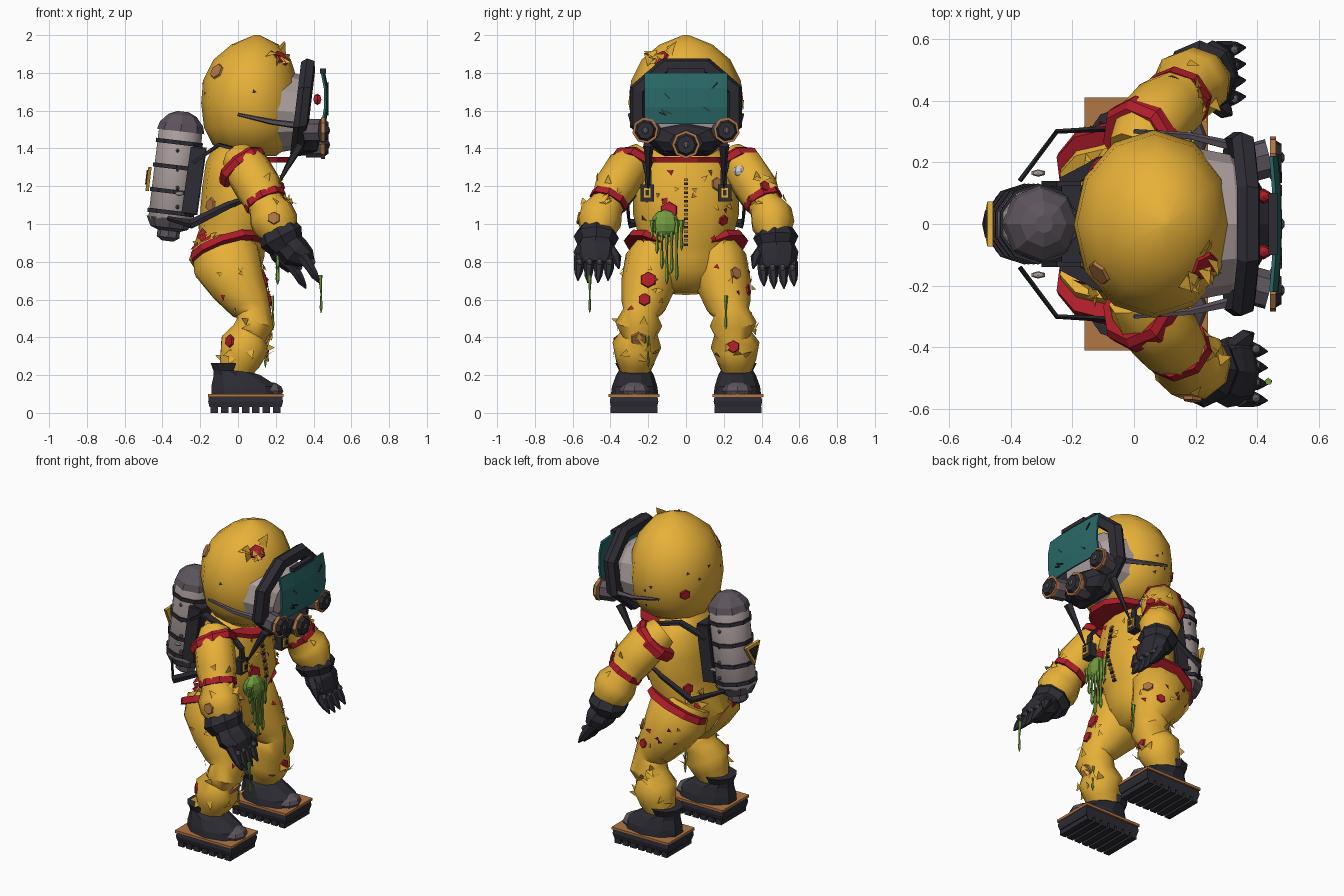
import bpy, bmesh, math, random
from mathutils import Vector, Matrix, Euler
from mathutils.bvhtree import BVHTree

if "Cube" in bpy.data.objects:
    bpy.data.objects.remove(bpy.data.objects["Cube"])

random.seed(4)
COL = dict(yellow=(.80, .44, .04), dark=(.026, .025, .034), red=(.42, .012, .022), teal=(.022, .14, .135),
           brown=(.44, .18, .06), pale=(.42, .35, .35), slate=(.11, .09, .11), green=(.17, .33, .05), white=(.8, .8, .8))
MAT = {}
for k, c in COL.items():
    MAT[k] = bpy.data.materials.new(k)
    MAT[k].diffuse_color = (*c, 1)


def finish(name, bm, col, angle=0):
    bmesh.ops.recalc_face_normals(bm, faces=bm.faces)
    me = bpy.data.meshes.new(name)
    bm.to_mesh(me)
    bm.free()
    me.materials.append(MAT[col])
    if angle:
        me.shade_smooth()
        me.set_sharp_from_angle(angle=math.radians(angle))
    ob = bpy.data.objects.new(name, me)
    bpy.context.collection.objects.link(ob)
    return ob


def loft(name, secs, col, n=10, angle=0, axis=None, closed=False, turn=0.0):
    """Skin through sections (x, y, z, half width towards y, half depth)."""
    bm = bmesh.new()
    rings = []
    pts = [Vector(s[:3]) for s in secs]
    for i, s in enumerate(secs):
        d = Vector(axis) if axis else pts[min(i + 1, len(pts) - 1)] - pts[max(i - 1, 0)]
        d.normalize()
        u = Vector((0, 1, 0))
        u = (u - u.dot(d) * d).normalized()
        v = u.cross(d)
        ang = [2 * math.pi * k / n + turn for k in range(n)]
        rings.append([bm.verts.new(pts[i] + u * math.cos(t) * s[3] + v * math.sin(t) * s[4]) for t in ang])
    pairs = list(zip(rings, rings[1:] + rings[:1])) if closed else list(zip(rings, rings[1:]))
    for a, b in pairs:
        for k in range(n):
            bm.faces.new((a[k], a[(k + 1) % n], b[(k + 1) % n], b[k]))
    if not closed:
        bm.faces.new(rings[0])
        bm.faces.new(rings[-1])
    return finish(name, bm, col, angle)


def box(name, loc, size, col, rot=(0, 0, 0)):
    bm = bmesh.new()
    bmesh.ops.create_cube(bm, size=1, matrix=Matrix.LocRotScale(Vector(loc), Euler(rot), Vector(size)))
    return finish(name, bm, col)


def ball(name, loc, rad, col, u=10, v=7, angle=40):
    bm = bmesh.new()
    bmesh.ops.create_uvsphere(bm, u_segments=u, v_segments=v, radius=1, matrix=Matrix.LocRotScale(Vector(loc), None, Vector(rad)))
    return finish(name, bm, col, angle)


def surface(ob, target, direction):
    """Point and normal where a ray from outside meets a part."""
    d = Vector(direction).normalized()
    bvh = BVHTree.FromPolygons([v.co for v in ob.data.vertices], [p.vertices for p in ob.data.polygons])
    hit, nrm, _, _ = bvh.ray_cast(Vector(target) + d * 2, -d)
    return hit, nrm


def patch(name, ob, target, direction, r, col, n=6):
    hit, nrm = surface(ob, target, direction)
    if hit is None:
        return
    bm = bmesh.new()
    bmesh.ops.create_cone(bm, cap_ends=True, segments=n, radius1=r, radius2=r * .9, depth=.012,
                          matrix=Matrix.Translation(hit + nrm * .004) @ nrm.to_track_quat('Z', 'Y').to_matrix().to_4x4())
    finish(name, bm, col)


def tear(name, ob, target, direction, size, col, lift=.5):
    hit, nrm = surface(ob, target, direction)
    if hit is None:
        return
    side = nrm.orthogonal().normalized()
    side.rotate(Matrix.Rotation(random.uniform(0, 6.28), 3, nrm))
    up = nrm.cross(side)
    bm = bmesh.new()
    o = hit + nrm * .006
    bm.faces.new([bm.verts.new(p) for p in (o - side * size * .5, o + side * size * .5, o + up * size + nrm * size * lift)])
    finish(name, bm, col)


# Suit body and helmet
torso = loft('torso', [(0, 0, .645, .11, .07), (-.02, 0, .71, .19, .15), (-.06, 0, .82, .235, .20), (-.03, 0, .93, .25, .18),
                       (0, 0, 1.05, .28, .20), (-.01, 0, 1.2, .28, .18), (-.01, 0, 1.32, .25, .16), (0, 0, 1.42, .15, .12)], 'yellow', 12, 50)
helmet = loft('helmet', [(.08, 0, 1.36, .12, .12), (.075, 0, 1.42, .215, .21), (.07, 0, 1.51, .28, .25), (.065, 0, 1.64, .305, .26),
                         (.065, 0, 1.76, .29, .25), (.075, 0, 1.87, .235, .205), (.09, 0, 1.95, .14, .125), (.10, 0, 2.0, .015, .015)],
              'yellow', 12, 60, axis=(0, 0, 1))
loft('neck_collar', [(.09, 0, 1.325, .19, .19), (.09, 0, 1.355, .20, .20)], 'red', 10, axis=(0, 0, 1))

# Mask: pale seal, dark rim, inner face, visor
loft('mask_seal', [(.18, 0, 1.60, .25, .23), (.31, 0, 1.59, .225, .20), (.37, 0, 1.58, .17, .16)], 'pale', 12)
loft('mask_rim', [(.305, 0, 1.615, .30, .265), (.335, 0, 1.62, .322, .28), (.375, 0, 1.62, .305, .265), (.385, 0, 1.62, .25, .21),
                  (.32, 0, 1.62, .23, .20)], 'dark', 8, axis=(1, 0, -.12), closed=True, turn=math.pi / 8)
loft('mask_jaw', [(.33, 0, 1.45, .20, .09), (.39, 0, 1.44, .16, .08), (.43, 0, 1.43, .09, .06)], 'dark', 8)
bm = bmesh.new()
rows = [[bm.verts.new((x - .25 * y * y, y, z)) for y in (-.22, -.11, 0, .11, .22)]
        for x, z in ((.465, 1.53), (.48, 1.62), (.478, 1.72), (.462, 1.80))]
for a, b in zip(rows, rows[1:]):
    for k in range(4):
        bm.faces.new((a[k], a[k + 1], b[k + 1], b[k]))
visor = finish('visor', bm, 'teal')
sol = visor.modifiers.new('thickness', 'SOLIDIFY')
sol.thickness = .012
for k in range(7):
    box('visor_scratch', (.476, random.uniform(-.18, .18), random.uniform(1.57, 1.77)), (.006, .006, .04), 'dark', (random.uniform(0, 3), 0, 0))
box('mask_brow', (.45, 0, 1.81), (.03, .20, .025), 'dark')
for y, z in ((-.09, 1.66), (.09, 1.66)):
    ball('mask_light', (.42, y, z), (.025, .025, .03), 'red', 6, 4, 0)

# Three breathing filters
for y, z, r in ((-.215, 1.495, .07), (0, 1.42, .075), (.215, 1.495, .07)):
    q = dict(n=8, turn=y * .9)
    loft('filter_body', [(.36, y * .9, z, r * .9, r * .9), (.44, y, z, r * .9, r * .9)], 'slate', **q)
    loft('filter_rim', [(.44, y, z, r, r), (.46, y, z, r, r)], 'brown', **q)
    loft('filter_cap', [(.455, y, z, r * .85, r * .85), (.478, y, z, r * .65, r * .65)], 'dark', **q)
    ball('filter_bolt', (.48, y, z), (.008, .018, .018), 'slate', 6, 4, 0)

# Limbs, mirrored by s
limbs = {}
for s in (-1, 1):
    def m(secs):
        return [(p[0], p[1] * s, *p[2:]) for p in secs]
    # Arm with red shoulder pad and elbow bands
    arm = loft('arm', m([(.0, .23, 1.35, .09, .09), (.05, .31, 1.29, .115, .125), (.11, .375, 1.19, .115, .125), (.15, .42, 1.10, .09, .10),
                         (.175, .45, 1.05, .115, .125), (.20, .46, 1.0, .115, .125), (.235, .47, .93, .08, .09)]), 'yellow', 9, 45)
    loft('shoulder_pad', m([(.0, .265, 1.325, .115, .13), (.015, .275, 1.31, .135, .145), (.035, .295, 1.285, .13, .14)]), 'red', 8,
         axis=(.6, s * .35, -.72))
    loft('elbow_band', m([(.135, .40, 1.14, .105, .115), (.15, .415, 1.11, .105, .115)]), 'red', 8)
    # Glove, the right hand reaching further forward
    h = .07 if s < 0 else 0
    hz = .03 if s < 0 else 0
    loft('glove_cuff', m([(.21, .47, .97, .095, .105), (.215 + h * .2, .475, .93, .12, .12), (.23 + h * .4, .475, .88, .095, .095)]), 'dark', 8)
    loft('glove_palm', m([(.22 + h * .3, .475, .92, .085, .08), (.255 + h * .7, .48, .85, .115, .085),
                          (.285 + h, .48, .79 + hz, .105, .06), (.30 + h, .48, .76 + hz, .075, .04)]), 'dark', 8)
    for k in range(4):
        y = .405 + k * .053
        e = .012 * (1 - abs(k - 1.5))
        loft('finger', m([(.27 + h, y, .80 + hz, .029, .034), (.315 + h, y + .003, .735 + hz, .026, .028),
                          (.335 + h, y + .006, .70 + hz - e, .02, .021), (.36 + h, y + .008, .665 + hz - e, .004, .005)]), 'dark', 6)
        ball('knuckle_stud', (.325 + h, s * y, .77 + hz), (.018, .018, .018), 'slate', 6, 4, 0)
    loft('thumb', m([(.24 + h, .41, .87, .035, .035), (.29 + h, .37, .82, .03, .03), (.315 + h, .355, .765, .006, .006)]), 'dark', 6)
    # Leg with knee bulge and red hip band
    leg = loft('leg', m([(-.09, .13, .90, .12, .16), (-.06, .17, .80, .155, .19), (0, .2, .68, .145, .155), (.065, .225, .57, .12, .115),
                         (.085, .24, .53, .095, .095), (.09, .25, .47, .125, .105), (.06, .25, .42, .10, .10), (.035, .26, .36, .13, .135),
                         (.01, .268, .28, .105, .115), (-.02, .268, .22, .08, .09)]), 'yellow', 10, 45)
    loft('hip_band', m([(-.075, .175, .895, .14, .19), (-.06, .185, .86, .155, .20)]), 'red', 10, axis=(.35, s * .4, -1))
    limbs[s] = (arm, leg)
    # Boot
    loft('boot', m([(.04, .272, .10, .125, .19), (.035, .272, .14, .12, .185), (-.005, .27, .20, .10, .13),
                    (-.045, .27, .225, .085, .09), (-.05, .27, .265, .105, .10)]), 'dark', 10, axis=(0, 0, 1))
    ball('toe_cap', (.16, s * .272, .115), (.08, .085, .05), 'slate', 8, 6, 0)
    box('boot_welt', (.04, s * .275, .093), (.40, .27, .016), 'brown')
    loft('boot_sole', m([(.04, .275, .03, .172, .27), (.04, .275, .06, .182, .28), (.04, .275, .087, .175, .275)]), 'dark', 4,
         axis=(0, 0, 1), turn=math.pi / 4)
    for k in range(7):
        box('sole_tread', (-.125 + k * .055, s * .275, .016), (.04, .25, .032), 'dark')
    # Harness straps with buckles
    loft('shoulder_strap', m([(-.23, .13, 1.33, .03, .012), (-.10, .20, 1.42, .03, .012), (.08, .22, 1.37, .03, .012),
                              (.165, .20, 1.27, .025, .012), (.175, .20, 1.16, .025, .012)]), 'dark', 4, turn=.785)
    loft('side_strap', m([(-.37, .14, 1.03, .008, .012), (-.25, .30, 1.0, .008, .025), (-.05, .31, 1.10, .01, .02), (.10, .27, 1.15, .01, .01)]), 'dark', 4)
    loft('helmet_hose', m([(.0, .30, 1.58, .008, .008), (.18, .285, 1.54, .012, .015), (.33, .25, 1.52, .018, .02)]), 'slate', 5)
    loft('chin_strap', m([(.33, .2, 1.42, .03, .025), (.26, .2, 1.30, .015, .015), (.20, .2, 1.19, .004, .004)]), 'dark', 5)
    box('buckle_frame', (.165, s * .205, 1.165), (.05, .07, .09), 'dark')
    box('buckle', (.19, s * .205, 1.165), (.02, .04, .055), 'yellow')
    box('buckle_slot', (.20, s * .205, 1.165), (.01, .02, .03), 'dark')
ball('shoulder_lamp', (.15, .29, 1.28), (.04, .04, .035), 'white', 8, 6, 0)

# Air tank on the back, leaning away from the body
tilt = lambda z: -.30 + (z - 1.52) * .12
tk = lambda *zr: [(tilt(z), 0, z, r, r) for z, r in zr]
loft('air_tank', tk((1.0, .10), (1.03, .122), (1.48, .122), (1.51, .11)), 'pale', 10, 50)
loft('tank_dome', tk((1.49, .126), (1.53, .115), (1.575, .075), (1.595, .03)), 'slate', 8)
loft('tank_valve', tk((.91, .03), (.93, .06), (.965, .06), (.98, .10), (1.03, .126)), 'slate', 8)
for z in (1.05, 1.16, 1.29, 1.42):
    loft('tank_band', tk((z, .131), (z + .022, .131)), 'dark', 10)
box('tank_frame', (-.225, 0, 1.23), (.07, .25, .36), 'dark', (0, .14, 0))
for s in (-1, 1):
    box('tank_side_plate', (-.235, s * .13, 1.23), (.08, .02, .35), 'dark', (0, .14, 0))
    for k in range(4):
        ball('tank_rivet', (-.32, s * .118, 1.09 + k * .1), (.012,) * 3, 'slate', 6, 4, 0)
    ball('frame_knob', (-.31, s * .165, 1.16), (.025, .012, .012), 'pale', 6, 4, 0)
loft('warning_sign', [(-.462, 0, 1.26, .085, .085), (-.480, 0, 1.26, .085, .085)], 'yellow', 3, axis=(1, 0, -.12), turn=-math.pi / 6)
loft('warning_mark', [(-.478, 0, 1.26, .05, .05), (-.486, 0, 1.26, .05, .05)], 'dark', 3, axis=(1, 0, -.12), turn=-math.pi / 6)

# Zip down the chest
for k in range(16):
    z = .89 + k * .023
    hit, nrm = surface(torso, (0, 0, z), (1, 0, 0))
    box('zip_tooth', (hit.x + .003, 0, z), (.016, .022, .013), 'brown' if k % 2 else 'dark')

# Slime splash with drips
ball('slime_blob', (.185, -.11, 1.0), (.05, .075, .075), 'green', 8, 6, 0)
patch('slime_wound', torso, (0, -.09, 1.07), (1, 0, 0), .05, 'red')


def drip(x, y, top, bottom, r):
    loft('slime_drip', [(x, y, top, r, r), (x + .005, y, (top + bottom) / 2, r * .35, r * .35),
                        (x + .005, y, bottom + .025, r * .7, r * .7), (x + .005, y, bottom, .002, .002)], 'green', 5)


for k, b in enumerate((.92, .84, .76, .68, .74, .70, .86)):
    drip(.205, -.18 + k * .026, 1.02, b, .016)
drip(.435, -.51, .73, .53, .012)
drip(.18, .21, .62, .44, .012)
drip(.14, -.2, .42, .24, .01)

# Worn patches: part, target, direction, radius, colour
(arm_r, leg_r), (arm_l, leg_l) = limbs[-1], limbs[1]
for p in ((helmet, (.22, -.13, 1.87), (1, -.5, .8), .05, 'red'), (helmet, (-.1, -.15, 1.80), (-1, -.6, .6), .045, 'brown'),
          (helmet, (0, .1, 1.6), (-1, .7, 0), .035, 'red'), (torso, (0, .14, 1.21), (1, .2, 0), .038, 'brown'),
          (torso, (0, .16, 1.02), (1, .3, 0), .03, 'red'), (torso, (-.1, -.1, 1.1), (-.5, -1, 0), .04, 'brown'),
          (torso, (-.1, .1, 1.0), (-.5, 1, 0), .035, 'red'), (leg_r, (0, -.20, .69), (1, 0, .1), .045, 'red'),
          (leg_r, (0, -.25, .39), (1, 0, 0), .045, 'brown'), (leg_r, (.06, -.22, .60), (1, 0, 0), .035, 'red'),
          (leg_l, (0, .24, .74), (1, .2, 0), .035, 'brown'), (leg_l, (.05, .25, .35), (1, 0, 0), .035, 'red'),
          (leg_r, (.0, -.25, .38), (-.4, -1, 0), .035, 'red'), (leg_l, (.05, .22, .65), (.2, 1, 0), .03, 'red'),
          (arm_r, (.19, -.45, 1.02), (0, -1, .1), .035, 'brown'), (arm_l, (.1, .38, 1.2), (1, .3, 0), .03, 'red')):
    patch('worn_patch', *p)

# Torn cloth flaps scattered on the suit
for k in range(26):
    tear('chest_tear', torso, (0, random.uniform(-.22, .22), random.uniform(.92, 1.27)), (1, 0, 0), .032, random.choice(('red', 'yellow', 'brown')))
for s in (-1, 1):
    arm, leg = limbs[s]
    for k in range(12):
        a = random.uniform(-1.2, 2.6)
        tear('leg_tear', leg, (.04, s * .25, random.uniform(.27, .50)), (math.cos(a), s * math.sin(a), 0), .045, 'yellow', .5)
        tear('thigh_tear', leg, (-.01, s * .2, random.uniform(.55, .78)), (math.cos(a), s * math.sin(a), 0), .03, random.choice(('yellow', 'red')))
    for k in range(8):
        a = random.uniform(-.6, 1.5)
        tear('arm_tear', arm, (.12, s * .39, random.uniform(1.1, 1.25)), (math.cos(a), s * math.sin(a), 0), .04, 'yellow', .5)
    for k in range(8):
        tear('seat_tear', torso, (-.05, s * random.uniform(.05, .2), random.uniform(.88, .98)), (-1, s * .3, 0), .05, random.choice(('yellow', 'red')))
for k in range(9):
    tear('helmet_tear', helmet, (.2, random.uniform(-.2, -.06), random.uniform(1.84, 1.93)), (1, -.4, .6), .055, 'yellow', .7)
for k in range(10):
    a = random.uniform(.6, 5.6)
    tear('helmet_scratch', helmet, (.06, 0, random.uniform(1.5, 1.75)), (math.cos(a), math.sin(a), 0), .022, 'dark', .1)

for m in bpy.data.materials:
    if m.users and not m.is_grease_pencil:
        m.use_nodes = True
        m.node_tree.nodes["Principled BSDF"].inputs["Base Color"].default_value = m.diffuse_color
